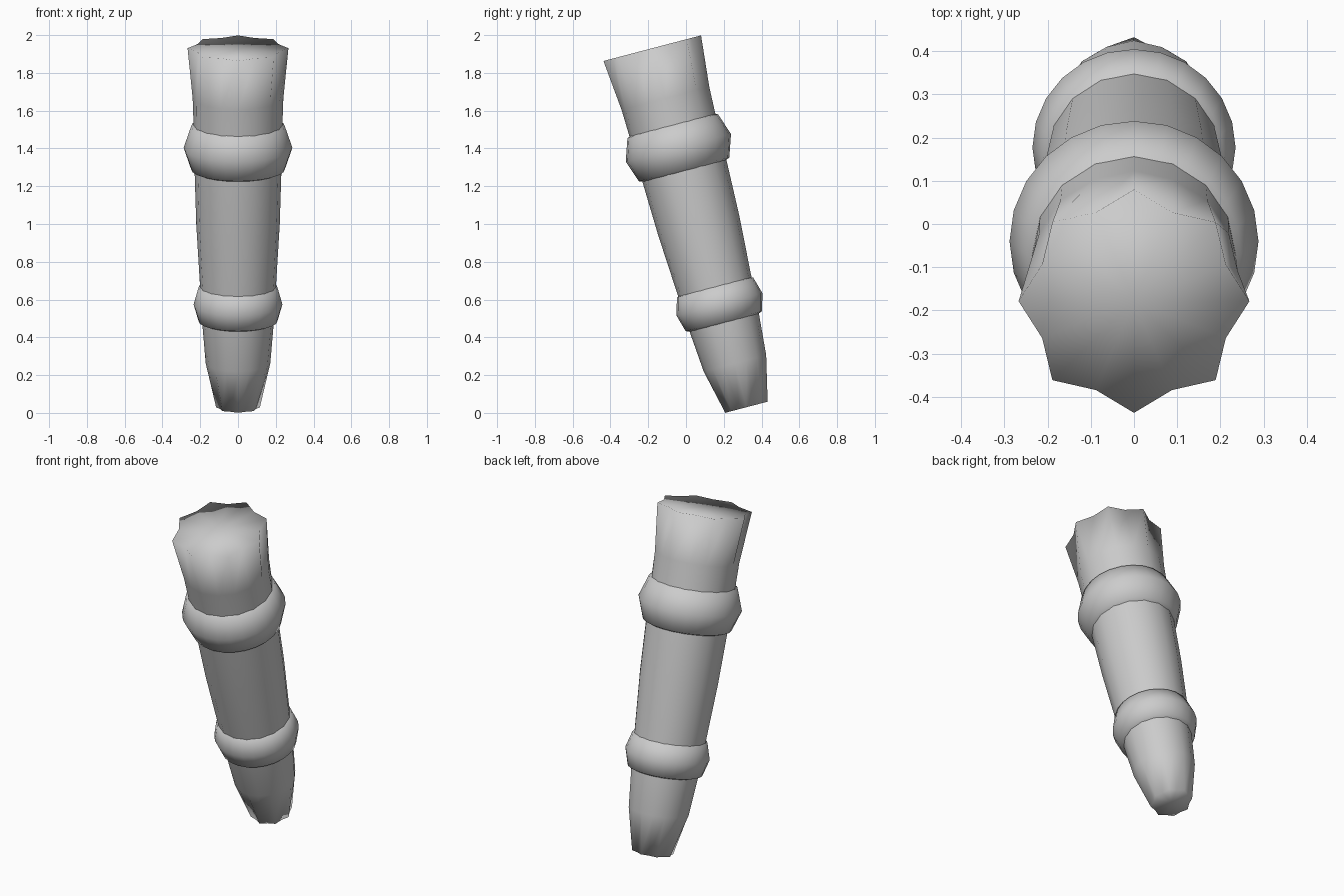
import bpy, math
from mathutils import Matrix

if "Cube" in bpy.data.objects:
    bpy.data.objects.remove(bpy.data.objects["Cube"])

TILT = math.radians(14.7)
BASE = Matrix.Translation((0, 0.32, 0.03)) @ Matrix.Rotation(TILT, 4, 'X')


def lathe(name, profile, sides):
    """Smooth closed turned part; profile rows are (height, radius, radius of every second point)."""
    verts, faces = [], []
    for h, peak, valley in profile:
        for i in range(sides):
            a = 2 * math.pi * i / sides
            r = valley if i % 2 else peak
            verts.append((r * math.cos(a), r * math.sin(a), h))
    n = len(profile)
    for j in range(n - 1):
        for i in range(sides):
            k = (i + 1) % sides
            faces.append((j * sides + i, j * sides + k, (j + 1) * sides + k, (j + 1) * sides + i))
    # flat end caps fanned around a centre point
    low, high = len(verts), len(verts) + 1
    verts += [(0, 0, profile[0][0]), (0, 0, profile[-1][0])]
    top = (n - 1) * sides
    for i in range(sides):
        k = (i + 1) % sides
        faces.append((low, k, i))
        faces.append((high, top + i, top + k))
    mesh = bpy.data.meshes.new(name)
    mesh.from_pydata(verts, [], faces)
    mesh.polygons.foreach_set("use_smooth", [True] * len(mesh.polygons))
    mesh.update()
    obj = bpy.data.objects.new(name, mesh)
    obj.matrix_world = BASE
    bpy.context.collection.objects.link(obj)
    return obj


# Tapered shaft with scalloped ends
lathe("leg_shaft", [
    (0.0, 0.116, 0.102), (0.24, 0.171, 0.168), (0.48, 0.191, 0.191),
    (0.68, 0.202, 0.202), (1.0, 0.221, 0.221), (1.3, 0.23, 0.23),
    (1.57, 0.236, 0.236), (1.69, 0.24, 0.237), (1.965, 0.267, 0.23)], 16)

# Two bulging collars, rounded edges buried in the shaft
for name, t, r, edge, half in (("lower_collar", 0.563, 0.235, 0.209, 0.092),
                               ("upper_collar", 1.42, 0.288, 0.248, 0.118)):
    rows = [(-half * 1.25, edge * 0.7), (-half, edge), (0, r), (half, edge), (half * 1.25, edge * 0.7)]
    lathe(name, [(t + h, q, q) for h, q in rows], 24)
